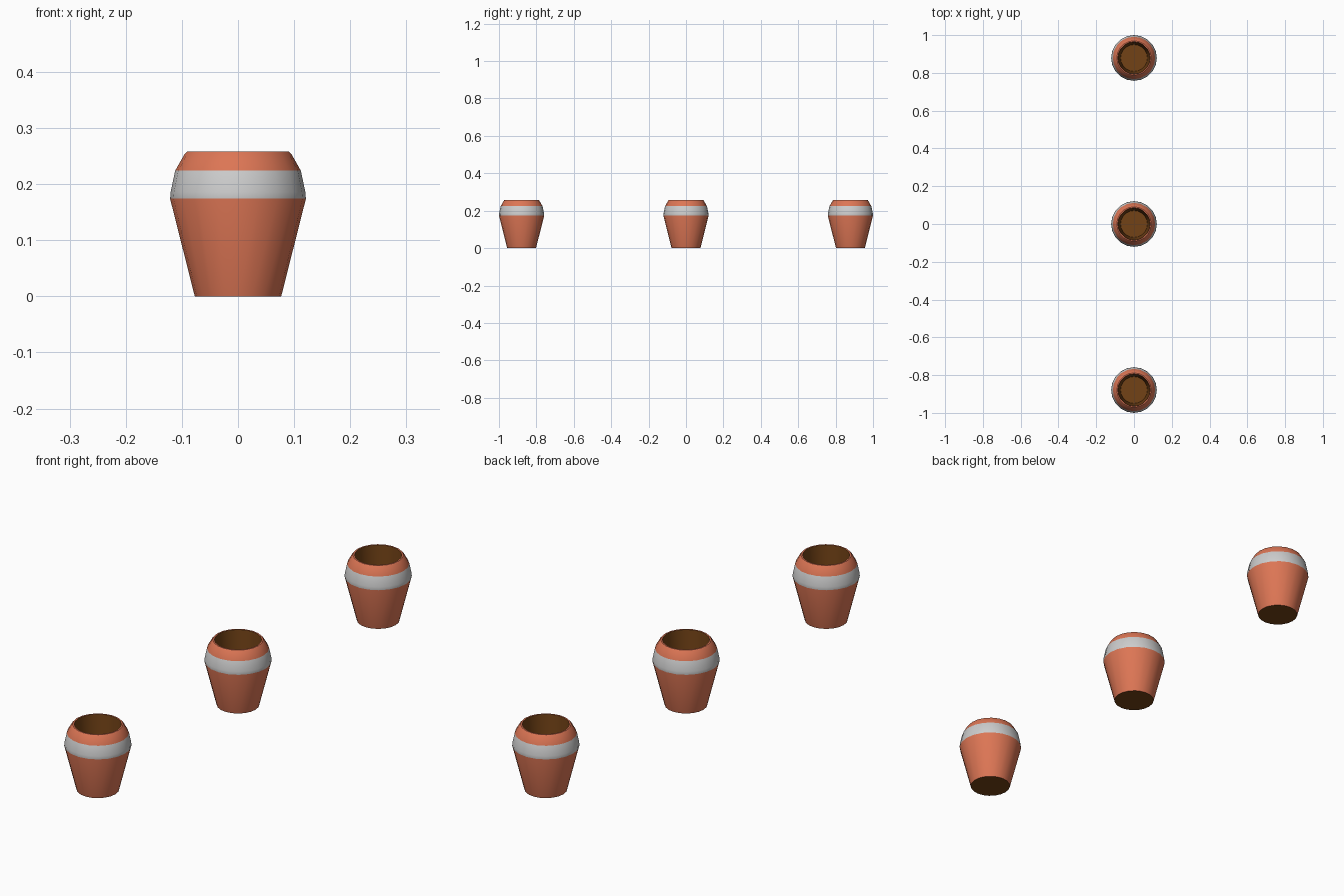
import bpy, bmesh, math

if "Cube" in bpy.data.objects:
    bpy.data.objects.remove(bpy.data.objects["Cube"])

SIDES = 20


def material(name, color):
    m = bpy.data.materials.new(name)
    m.diffuse_color = (*color, 1)
    m.use_nodes = True
    m.node_tree.nodes["Principled BSDF"].inputs["Base Color"].default_value = m.diffuse_color
    return m


TERRACOTTA = material("terracotta", (0.72, 0.18, 0.09))
GLAZE = material("grey_glaze", (0.6, 0.6, 0.6))
EARTH = material("dark_earth", (0.17, 0.055, 0.008))
MATERIALS = [TERRACOTTA, GLAZE, EARTH]

# Closed pot profile: (radius, height, material of the strip up to the next point)
PROFILE = [
    (0.077, 0.000, 0),   # foot
    (0.121, 0.174, 1),   # lower edge of band
    (0.120, 0.186, 1),
    (0.112, 0.224, 0),   # upper edge of band
    (0.095, 0.254, 0),   # shoulder
    (0.091, 0.258, 0),   # rounded lip
    (0.085, 0.258, 2),   # mouth
    (0.071, 0.010, 2),   # inside floor edge
]


def make_pot(name, y):
    bm = bmesh.new()
    rings = []
    for r, z, _ in PROFILE:
        rings.append([bm.verts.new((r * math.cos(a), r * math.sin(a), z))
                      for a in (2 * math.pi * i / SIDES for i in range(SIDES))])
    for k in range(len(rings) - 1):
        lo, hi = rings[k], rings[k + 1]
        for i in range(SIDES):
            j = (i + 1) % SIDES
            f = bm.faces.new((lo[i], lo[j], hi[j], hi[i]))
            f.material_index = PROFILE[k][2]
    # Underside and inside floor
    bm.faces.new(rings[0][::-1]).material_index = 2
    bm.faces.new(rings[-1]).material_index = 2
    mesh = bpy.data.meshes.new(name)
    bm.to_mesh(mesh)
    bm.free()
    for m in MATERIALS:
        mesh.materials.append(m)
    ob = bpy.data.objects.new(name, mesh)
    ob.location.y = y
    bpy.context.collection.objects.link(ob)
    bpy.ops.object.select_all(action='DESELECT')
    ob.select_set(True)
    bpy.context.view_layer.objects.active = ob
    bpy.ops.object.shade_smooth_by_angle(angle=math.radians(35))


# Row of three identical pots
for name, y in (("front_pot", -0.879), ("middle_pot", 0), ("back_pot", 0.879)):
    make_pot(name, y)
